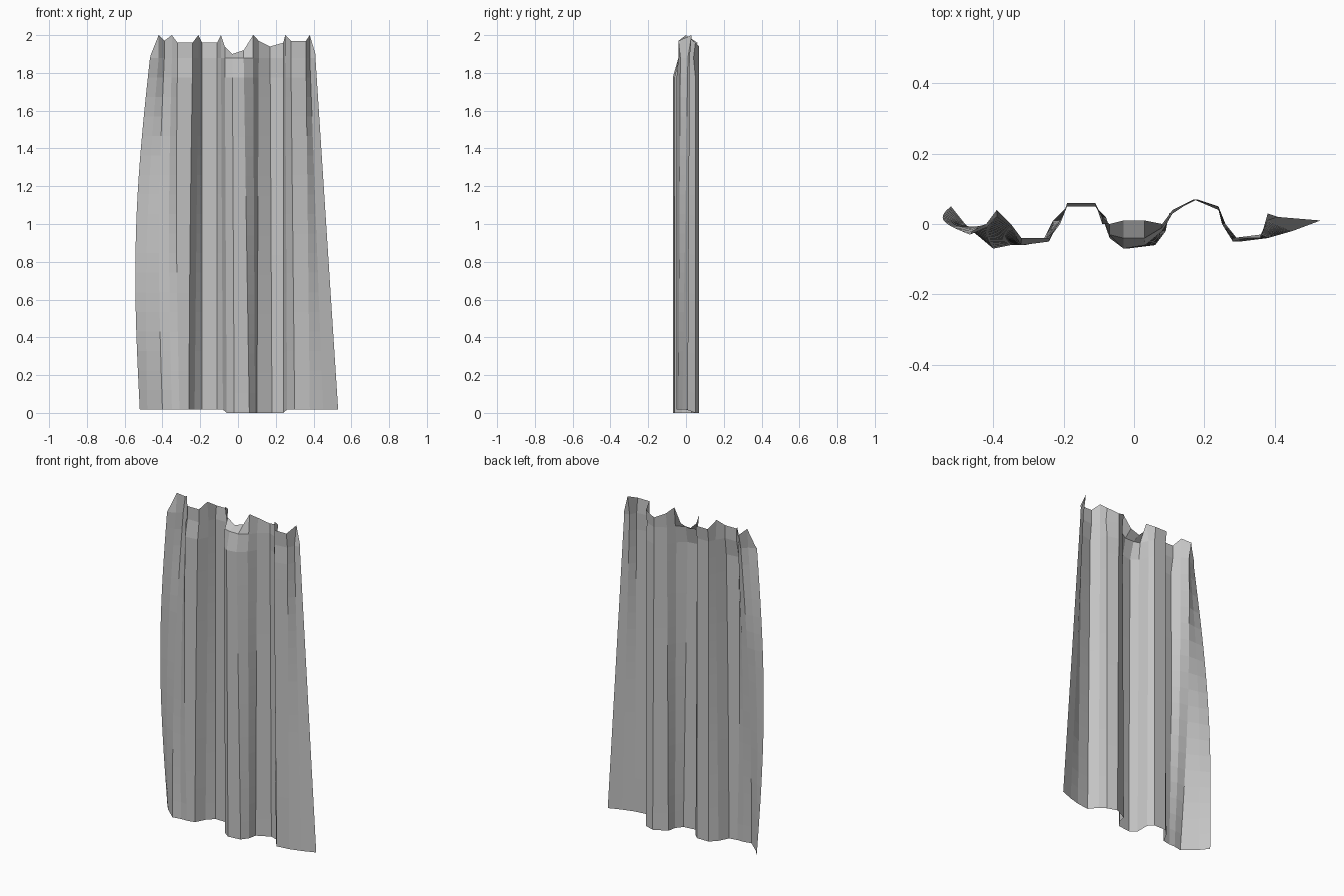
import bpy
import bmesh
from math import pi, sin

# Remove the default object
default = bpy.data.objects.get("Cube")
if default:
    bpy.data.objects.remove(default, do_unlink=True)

HEIGHT = 2.0
NECK = 1.88   # height of the pinch under the pleated heading
ROWS = 18

# Pleats seen from above in hundredths:
# heading x, heading y, heading height below the top, neck y, hem x, hem y
PLEATS = [
    (-46, -2, 10, -3, -52, 5), (-42, 0, 0, -1, -48, 0),
    (-39, 4, 3, 2, -40, -7), (-35, 0, 0, -1, -35, -6),
    (-32, -4, 4, -4, -31, -6), (-24, -4, 4, -4, -26, -5),
    (-21, 0, 0, 1, -23, 1), (-19, 6, 4, 5, -19, 5),
    (-11, 6, 4, 5, -11, 5), (-9, 0, 0, 2, -8, 2),
    (-7, 0, 6, -3, -6, -4), (-3, 1, 10, -4, -2, -7),
    (3, 1, 8, -4, 6, -6), (8, 0, 0, -1, 9, -2),
    (11, 4, 3, 3, 10, 3), (17, 7, 6, 7, 18, 7),
    (24, 5, 4, 4, 24, 5), (25, 0, 0, 0, 26, 0),
    (28, -4, 3, -4, 30, -5), (36, -4, 3, -3, 38, -4),
    (38, 3, 0, 1, 45, -2), (41, 2, 10, 2, 53, 1),
]


def make_material(name, rgb):
    """Flat material with matching viewport and shader colour."""
    mat = bpy.data.materials.new(name)
    color = (*rgb, 1.0)
    mat.use_nodes = True
    mat.diffuse_color = color
    for node in mat.node_tree.nodes:
        if node.type == "BSDF_PRINCIPLED":
            node.inputs["Base Color"].default_value = color
    return mat


def mix(start, end, factor):
    return start + (end - start) * factor


def hanging_point(neck, hem, drop):
    """Position on the cloth; drop runs from the neck (0) to the hem (1)."""
    x = mix(neck[0], hem[0], drop)
    if neck[0] < -0.22:
        # the free left side billows out halfway down
        x -= 0.045 * (neck[0] / 0.46) ** 4 * sin(pi * drop)
    # inner folds open just under the neck, the outer ones untwist slowly
    inner = -0.33 < neck[0] < 0.30
    y = mix(neck[1], hem[1], min(1.0, drop * ROWS) if inner else drop)
    # the centre folds hang slightly lower than the rest
    floor = 0.0 if -0.08 < hem[0] < 0.25 else 0.018
    return x, y, mix(NECK, floor, drop)


def build_curtain(material):
    """Loft the heading, neck and hanging folds into one cloth sheet."""
    bm = bmesh.new()
    columns = []
    for pleat in PLEATS:
        x, y, dip, neck_y, hem_x, hem_y = (value / 100 for value in pleat)
        # the outer edges hang from just below the heading
        neck_x = mix(x, hem_x, 0.1) if x < -0.45 else x
        points = [(x, y, HEIGHT - dip)]
        for row in range(ROWS + 1):
            points.append(hanging_point((neck_x, neck_y), (hem_x, hem_y),
                                        row / ROWS))
        columns.append([bm.verts.new(point) for point in points])

    for left, right in zip(columns, columns[1:]):
        for row in range(ROWS + 1):
            bm.faces.new((left[row], left[row + 1],
                          right[row + 1], right[row]))

    mesh = bpy.data.meshes.new("curtain")
    bm.to_mesh(mesh)
    bm.free()
    mesh.materials.append(material)
    curtain = bpy.data.objects.new("curtain", mesh)
    bpy.context.collection.objects.link(curtain)


build_curtain(make_material("grey cloth", (0.55, 0.55, 0.55)))
